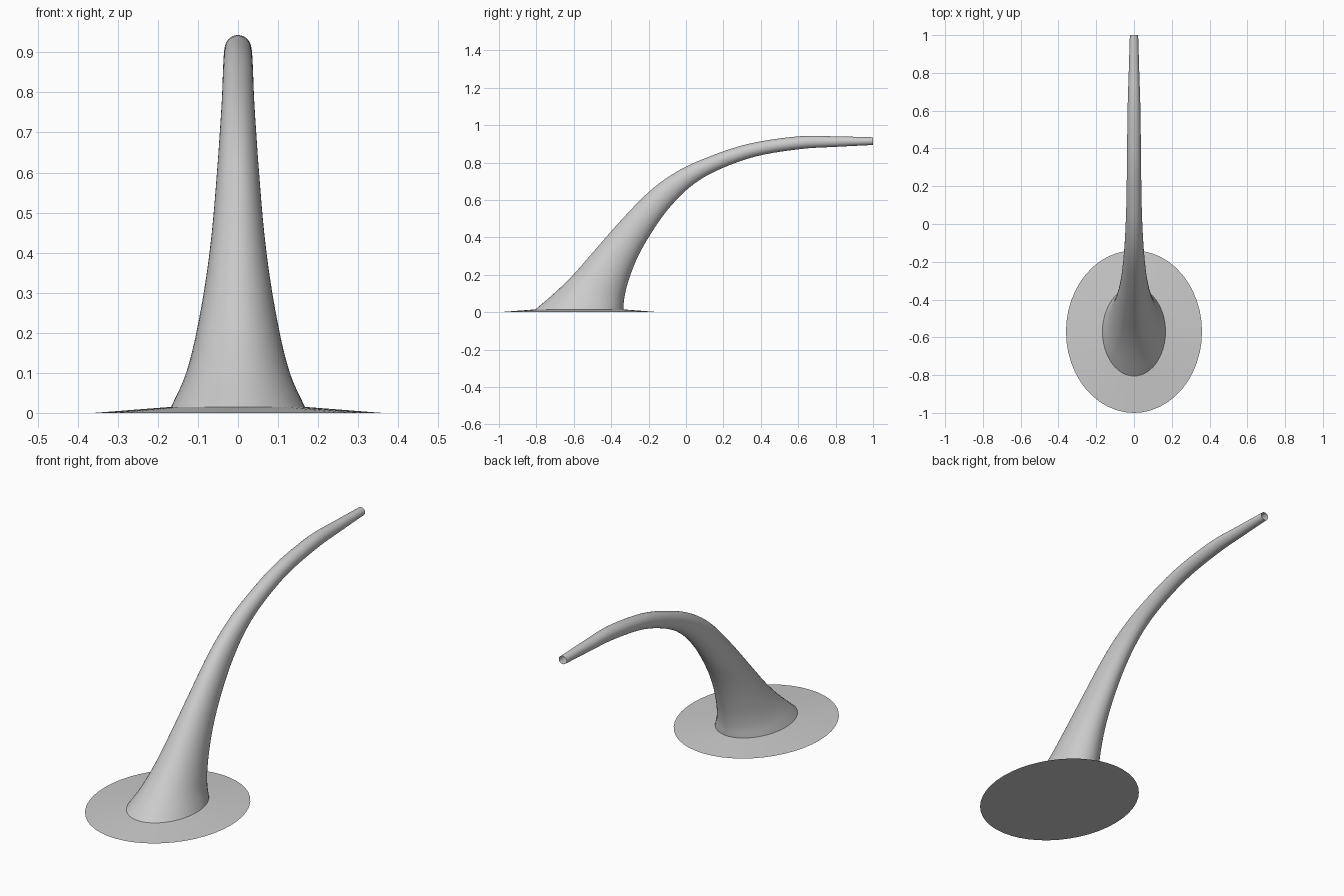
import bpy, bmesh, math
from mathutils import Vector

if "Cube" in bpy.data.objects:
    bpy.data.objects.remove(bpy.data.objects["Cube"])

SIDES = 48
STEPS = 5

# Horn sections: outer edge (y, z), inner edge (y, z), half width in x
SECTIONS = [
    (-0.805, 0.015, -0.335, 0.015, 0.167),
    (-0.700, 0.105, -0.330, 0.075, 0.133),
    (-0.600, 0.203, -0.310, 0.160, 0.108),
    (-0.480, 0.340, -0.265, 0.280, 0.084),
    (-0.350, 0.488, -0.200, 0.400, 0.066),
    (-0.200, 0.642, -0.100, 0.545, 0.053),
    (-0.060, 0.745, 0.020, 0.668, 0.045),
    (0.100, 0.822, 0.160, 0.755, 0.040),
    (0.330, 0.899, 0.370, 0.832, 0.037),
    (0.600, 0.940, 0.610, 0.872, 0.034),
    (0.800, 0.940, 0.800, 0.884, 0.028),
    (1.000, 0.935, 1.000, 0.894, 0.022),
]


def spline(rows, steps):
    """Smooth in-between rows through the given rows."""
    rows = [Vector(r) for r in rows]
    pts = [2 * rows[0] - rows[1]] + rows + [2 * rows[-1] - rows[-2]]
    out = []
    for i in range(1, len(pts) - 2):
        a, b, c, d = pts[i - 1:i + 3]
        for k in range(steps):
            t = k / steps
            out.append(b + 0.5 * t * (c - a + t * (2 * a - 5 * b + 4 * c - d
                                                   + t * (3 * (b - c) + d - a))))
    return out + [rows[-1]]


def loft(name, rows, cap_start=False):
    """Skin elliptical rings; each row is outer y, z, inner y, z, half width."""
    bm = bmesh.new()
    rings = []
    for oy, oz, iy, iz, w in rows:
        mid = Vector((0, (oy + iy) / 2, (oz + iz) / 2))
        axis = Vector((0, (iy - oy) / 2, (iz - oz) / 2))
        angles = [2 * math.pi * k / SIDES for k in range(SIDES)]
        rings.append([bm.verts.new(mid + axis * math.sin(a) + Vector((w * math.cos(a), 0, 0)))
                      for a in angles])
    for r, s in zip(rings, rings[1:]):
        for k in range(SIDES):
            n = (k + 1) % SIDES
            bm.faces.new((r[k], r[n], s[n], s[k]))
    if cap_start:
        bm.faces.new(rings[0][::-1])
    mesh = bpy.data.meshes.new(name)
    bm.to_mesh(mesh)
    bm.free()
    obj = bpy.data.objects.new(name, mesh)
    bpy.context.collection.objects.link(obj)
    bpy.ops.object.select_all(action='DESELECT')
    obj.select_set(True)
    bpy.context.view_layer.objects.active = obj
    bpy.ops.object.shade_smooth_by_angle(angle=math.radians(30))
    return obj


# Tapering curved spout, open at the tip
loft("curved_spout", spline(SECTIONS, STEPS))

# Thin oval base plate, sloping up to the spout, closed underneath
loft("base_plate", [(-1.0, 0, -0.14, 0, 0.36), SECTIONS[0]], cap_start=True)
